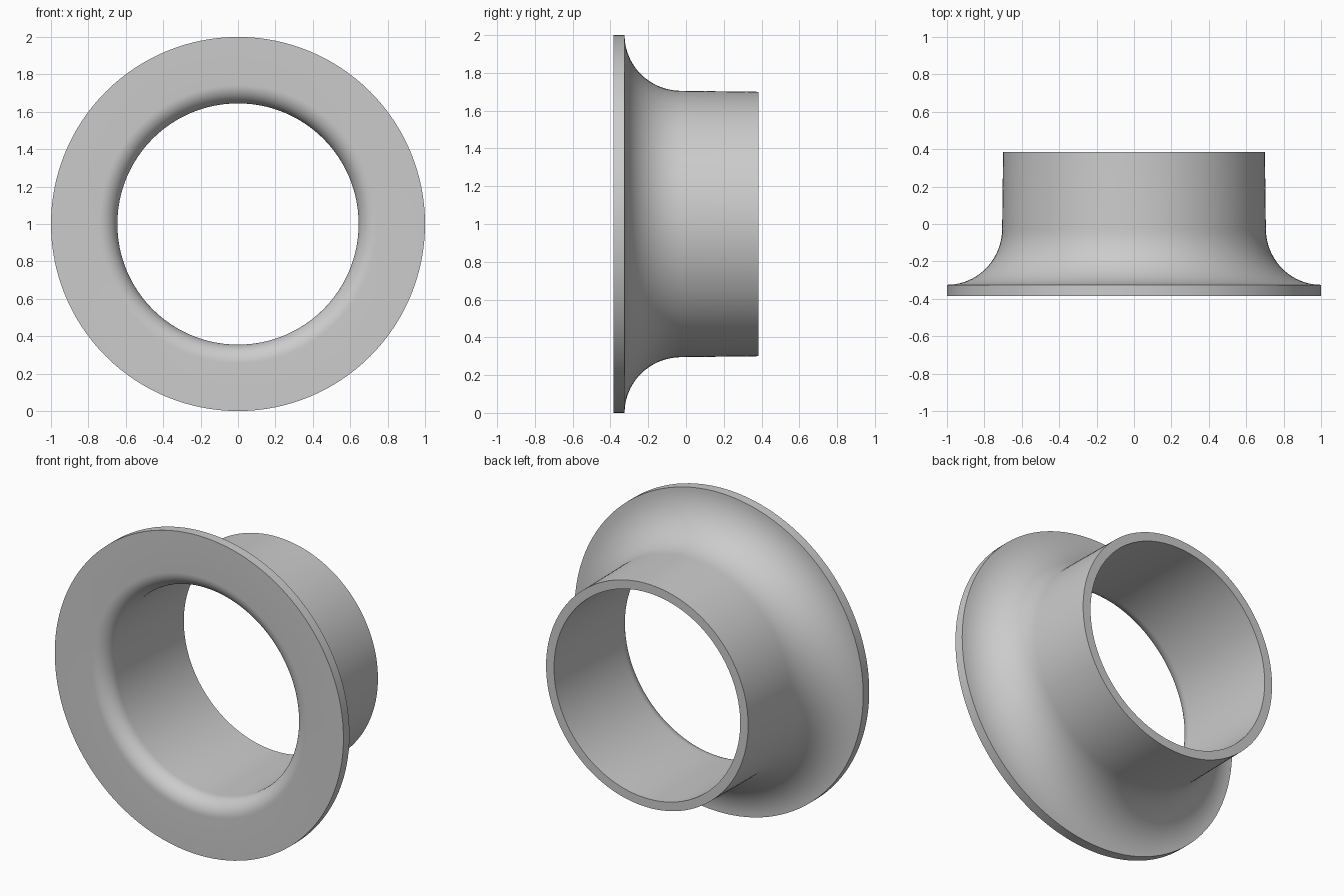
import bpy, bmesh, math

if "Cube" in bpy.data.objects:
    bpy.data.objects.remove(bpy.data.objects["Cube"])

SEG = 128
metal = bpy.data.materials.new("light grey")
metal.diffuse_color = (0.6, 0.6, 0.6, 1)
metal.use_nodes = True
metal.node_tree.nodes["Principled BSDF"].inputs["Base Color"].default_value = metal.diffuse_color


def arc(cr, cy, rr, ry, a0, a1, n):
    """Points (radius, y) on an elliptical arc, angles in degrees."""
    pts = []
    for i in range(n + 1):
        a = math.radians(a0 + (a1 - a0) * i / n)
        pts.append((cr + rr * math.cos(a), cy + ry * math.sin(a)))
    return pts


# Closed cross-section: rim, concave outer flare, tube end, bore, rounded mouth
profile = [(1.0, -0.385)]
profile += arc(1.0, -0.025, 0.295, 0.30, 270, 180, 20)
profile += [(0.70, 0.385), (0.645, 0.385)]
profile += arc(0.745, -0.285, 0.10, 0.10, 180, 270, 12)

# Revolve the section around the y axis
bm = bmesh.new()
rings = []
for i in range(SEG):
    t = 2 * math.pi * i / SEG
    rings.append([bm.verts.new((r * math.cos(t), y, 1 + r * math.sin(t)))
                  for r, y in profile])
n = len(profile)
for i in range(SEG):
    a, b = rings[i], rings[(i + 1) % SEG]
    for j in range(n):
        k = (j + 1) % n
        bm.faces.new((a[j], a[k], b[k], b[j]))
bmesh.ops.recalc_face_normals(bm, faces=bm.faces[:])

mesh = bpy.data.meshes.new("flanged_sleeve")
bm.to_mesh(mesh)
bm.free()
mesh.materials.append(metal)
sleeve = bpy.data.objects.new("flanged_sleeve", mesh)
bpy.context.collection.objects.link(sleeve)
bpy.context.view_layer.objects.active = sleeve
sleeve.select_set(True)
bpy.ops.object.shade_smooth_by_angle(angle=math.radians(35))
